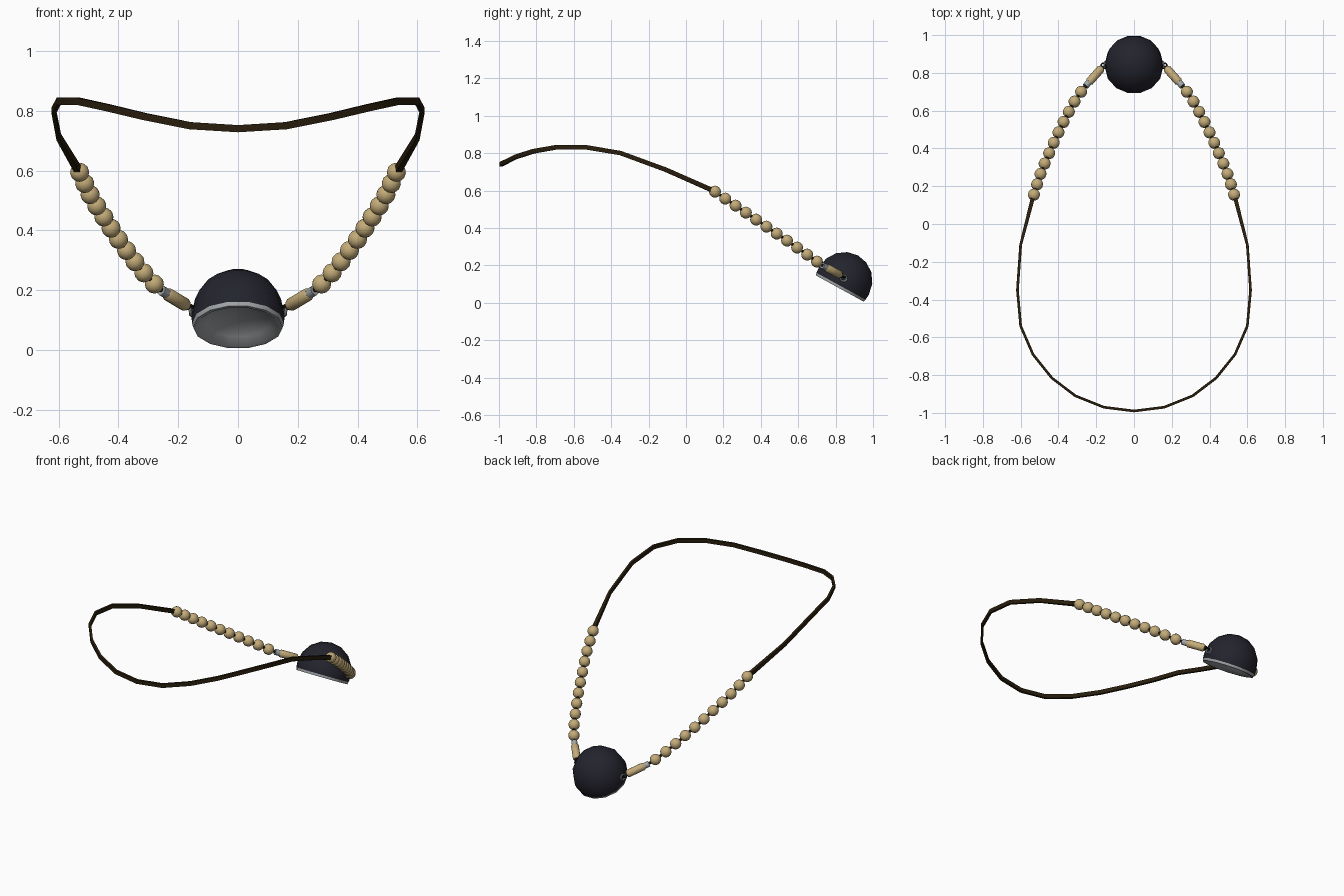
import bpy, bmesh, math
from mathutils import Vector, Matrix

if "Cube" in bpy.data.objects:
    bpy.data.objects.remove(bpy.data.objects["Cube"])


def material(name, rgb):
    m = bpy.data.materials.new(name)
    m.diffuse_color = (*rgb, 1)
    m.use_nodes = True
    m.node_tree.nodes["Principled BSDF"].inputs["Base Color"].default_value = m.diffuse_color
    return m


NAVY = material("dark_navy", (0.017, 0.017, 0.027))
SILVER = material("silver", (0.36, 0.38, 0.39))
TAN = material("tan_wood", (0.55, 0.41, 0.19))
BROWN = material("dark_brown_leather", (0.022, 0.013, 0.004))
BLACK = material("black_metal", (0.012, 0.012, 0.014))


def finish(name, bm, mats, angle=40):
    me = bpy.data.meshes.new(name)
    bmesh.ops.recalc_face_normals(bm, faces=bm.faces)
    bm.to_mesh(me)
    bm.free()
    for m in mats:
        me.materials.append(m)
    ob = bpy.data.objects.new(name, me)
    bpy.context.collection.objects.link(ob)
    bpy.ops.object.select_all(action='DESELECT')
    ob.select_set(True)
    bpy.context.view_layer.objects.active = ob
    bpy.ops.object.shade_smooth_by_angle(angle=math.radians(angle))
    return ob


def lathe(bm, profile, sides, matrix):
    """Revolve (radius, height) points about local z; returns faces per band."""
    rings = []
    for r, h in profile:
        n = sides if r > 0 else 1
        rings.append([bm.verts.new(matrix @ Vector((
            r * math.cos(2 * math.pi * i / sides), r * math.sin(2 * math.pi * i / sides), h)))
            for i in range(n)])
    bands = []
    for a, b in zip(rings, rings[1:]):
        band = []
        for i in range(sides):
            j = (i + 1) % sides
            quad = [a[i % len(a)], a[j % len(a)], b[j % len(b)], b[i % len(b)]]
            band.append(bm.faces.new(list(dict.fromkeys(quad))))
        bands.append(band)
    return bands


def along(a, b):
    """Matrix at a whose z axis points at b."""
    d = b - a
    return Matrix.Translation(a) @ d.to_track_quat('Z', 'Y').to_matrix().to_4x4(), d.length


def rod(name, a, b, r, mat, sides=10, chamfer=0.0):
    bm = bmesh.new()
    m, l = along(a, b)
    lathe(bm, [(0, 0), (r - chamfer, 0), (r, chamfer * 1.5 + 0.0005),
               (r, l - chamfer * 1.5 - 0.0005), (r - chamfer, l), (0, l)], sides, m)
    return finish(name, bm, [mat])


def ring(name, centre, axis, major, minor, mat):
    bm = bmesh.new()
    m, _ = along(centre, centre + axis)
    k = 6
    prof = [(major + minor * math.cos(2 * math.pi * i / k), minor * math.sin(2 * math.pi * i / k))
            for i in range(k + 1)]
    lathe(bm, prof, 12, m)
    bmesh.ops.remove_doubles(bm, verts=bm.verts, dist=1e-5)
    return finish(name, bm, [mat])


# Pendant: dome, silver band and shallow hollow underside, tilted forward
R, LIFT, STEPS = 0.156, 0.046, 4
dome = [(R * math.sin(math.pi / 2 * i / STEPS) if i else 0,
         LIFT + R * math.cos(math.pi / 2 * i / STEPS)) for i in range(STEPS + 1)]
under = [(0.154, 0.014), (0.150, 0.0), (0.138, 0.0), (0.11, 0.022), (0.06, 0.04), (0, 0.046)]
bm = bmesh.new()
tilt = Matrix.Translation((0, 0.822, 0.076)) @ Matrix.Rotation(-math.radians(28.7), 4, 'X')
for i, band in enumerate(lathe(bm, dome + under, 14, tilt)):
    for f in band:
        f.material_index = 0 if i <= STEPS else 1
finish("pendant_dome", bm, [NAVY, SILVER])

# Leather cord: flat strap swept round the back of the neck
half = [(0.16, -0.97, 0.75), (0.31, -0.91, 0.78), (0.435, -0.815, 0.81), (0.535, -0.69, 0.832),
        (0.60, -0.54, 0.832), (0.617, -0.35, 0.80), (0.60, -0.11, 0.712), (0.53, 0.16, 0.593)]
path = [Vector((-x, y, z)) for x, y, z in reversed(half)] + [Vector((0, -0.99, 0.74))] \
    + [Vector(p) for p in half]
bm = bmesh.new()
sections = []
for i, p in enumerate(path):
    t = (path[min(i + 1, len(path) - 1)] - path[max(i - 1, 0)]).normalized()
    side = t.cross(Vector((0, 0, 1))).normalized()
    up = side.cross(t)
    w = 0.011 if i in (0, len(path) - 1) else 0.0068
    sections.append([bm.verts.new(p + side * w * s + up * 0.012 * u)
                     for s, u in ((-1, -1), (1, -1), (1, 1), (-1, 1))])
for a, b in zip(sections, sections[1:]):
    for i in range(4):
        bm.faces.new((a[i], a[(i + 1) % 4], b[(i + 1) % 4], b[i]))
bm.faces.new(sections[0])
bm.faces.new(sections[-1])
finish("leather_cord", bm, [BROWN])

# Bead centres along each front strand
strand = [(0.53, 0.155), (0.513, 0.21), (0.495, 0.265), (0.473, 0.32), (0.449, 0.375),
          (0.425, 0.43), (0.40, 0.485), (0.373, 0.54), (0.345, 0.594), (0.315, 0.648),
          (0.28, 0.70)]
for s, label in ((-1, "left"), (1, "right")):
    pts = [Vector((s * x, y, 0.594 - i * 0.0374)) for i, (x, y) in enumerate(strand)]
    # Wooden beads
    bm = bmesh.new()
    for i, p in enumerate(pts):
        m, _ = along(p, pts[i + 1] if i < 10 else p * 2 - pts[i - 1])
        bmesh.ops.create_uvsphere(bm, u_segments=14, v_segments=9, radius=0.032,
                                  matrix=m)
    finish(label + "_beads", bm, [TAN], 60)
    # Inner string
    hook = Vector((s * 0.172, 0.825, 0.148))
    cap = Vector((s * 0.252, 0.735, 0.196))
    for a, b in zip(pts, pts[1:] + [cap]):
        rod(label + "_string", a, b, 0.008, BROWN, 6)
    # Silver cap, wooden tube bead and end cap
    d = (hook - cap).normalized()
    rod(label + "_silver_cap", cap - d * 0.008, cap + d * 0.022, 0.017, SILVER)
    rod(label + "_tube_bead", cap + d * 0.02, hook, 0.022, TAN, 12, 0.005)
    rod(label + "_end_cap", hook - d * 0.002, hook + d * 0.01, 0.013, BLACK)
    # Link and eyelet on the dome side
    ring(label + "_link", hook + d * 0.018, Vector((0.3 * s, 0.2, 1)), 0.015, 0.004, BLACK)
    ring(label + "_eyelet", Vector((s * 0.157, 0.842, 0.132)), Vector((s, 0.2, 0)), 0.017, 0.005, SILVER)
